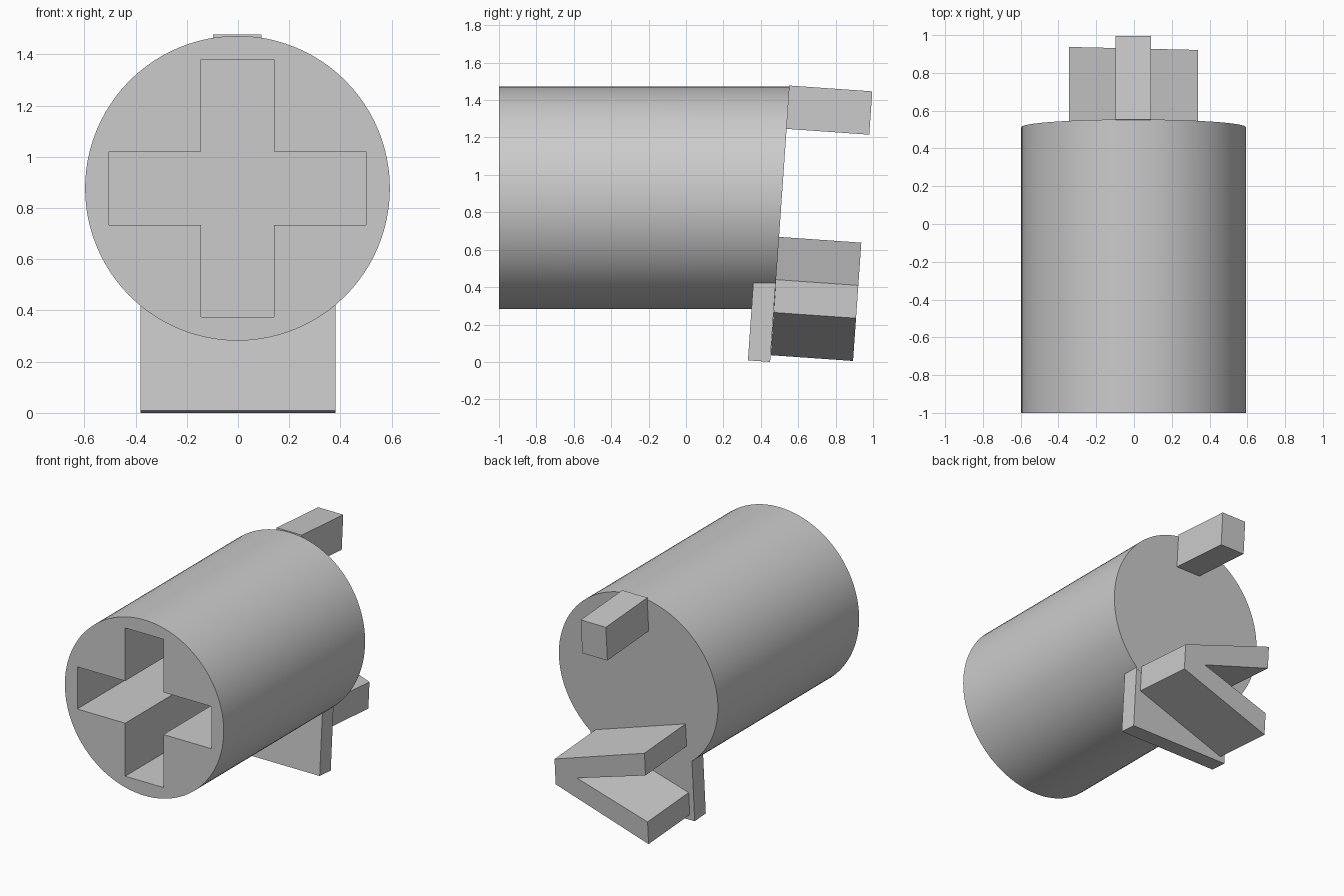
import bpy, bmesh, math
from mathutils import Matrix, Vector

if "Cube" in bpy.data.objects:
    bpy.data.objects.remove(bpy.data.objects["Cube"], do_unlink=True)

GREY = (0.6, 0.6, 0.6, 1)
grey = bpy.data.materials.new("plain grey")
grey.use_nodes = True
grey.diffuse_color = GREY
grey.node_tree.nodes["Principled BSDF"].inputs["Base Color"].default_value = GREY

AXIS_X, AXIS_Z, RADIUS = -0.002, 0.877, 0.595
TILT = math.radians(4)
# Frame of the slanted back face: its y axis points out of the face
BACK = Matrix.Translation((0, 0.512, AXIS_Z)) @ Matrix.Rotation(-TILT, 4, 'X')


def prism(name, outline, y0, y1, frame=Matrix()):
    """Extrude an x-z outline from y0 to y1 within a frame."""
    bm = bmesh.new()
    face = bm.faces.new([bm.verts.new((x, y0, z)) for x, z in outline])
    new = bmesh.ops.extrude_face_region(bm, geom=[face])["geom"]
    for v in new:
        if isinstance(v, bmesh.types.BMVert):
            v.co.y = y1
    bmesh.ops.recalc_face_normals(bm, faces=bm.faces)
    bm.transform(frame)
    mesh = bpy.data.meshes.new(name)
    bm.to_mesh(mesh)
    bm.free()
    mesh.materials.append(grey)
    obj = bpy.data.objects.new(name, mesh)
    bpy.context.collection.objects.link(obj)
    return obj


def box(x0, x1, z0, z1):
    return [(x0, z0), (x1, z0), (x1, z1), (x0, z1)]


# Barrel with a slanted back end
SIDES = 96
circle = [(AXIS_X + RADIUS * math.cos(math.tau * i / SIDES),
           AXIS_Z + RADIUS * math.sin(math.tau * i / SIDES)) for i in range(SIDES)]
barrel = prism("barrel", circle, -1, 0)
for v in barrel.data.vertices:
    if v.co.y > -0.5:
        v.co.y = 0.512 + (v.co.z - AXIS_Z) * math.tan(TILT)

# Cross-shaped socket in the front
W, L = 0.143, 0.502
quarter = [(L, -W), (L, W), (W, W)]
cross = []
for k in range(4):
    turn = Matrix.Rotation(k * math.pi / 2, 2)
    cross += [tuple(turn @ Vector(p) + Vector((AXIS_X, AXIS_Z))) for p in quarter]
cutter = prism("socket_cutter", cross, -1.1, 0.0)
cutter.hide_render = True
cut = barrel.modifiers.new("socket", 'BOOLEAN')
cut.operation = 'DIFFERENCE'
cut.solver = 'EXACT'
cut.object = cutter
bpy.context.view_layer.objects.active = barrel
barrel.select_set(True)
bpy.ops.object.modifier_apply(modifier=cut.name)
bpy.data.objects.remove(cutter, do_unlink=True)
bpy.ops.object.shade_smooth_by_angle(angle=math.radians(30))

# Foot plate below the back end, its top buried in the barrel
prism("foot_plate", box(-0.38, 0.38, -0.879, -0.43), -0.12, -0.001, BACK)

# Prongs on the back face
prism("top_prong", box(-0.097, 0.091, 0.37, 0.602), -0.002, 0.443, BACK)
MID = -0.526
upper = [(0.34, 0.088), (-0.345, 0.317), (-0.345, 0.162)]
lower = [(x, -z) for x, z in reversed(upper)]
chevron = upper + [(0.175, 0)] + lower
prism("chevron_prong", [(x, z + MID) for x, z in chevron], 0, 0.441, BACK)
